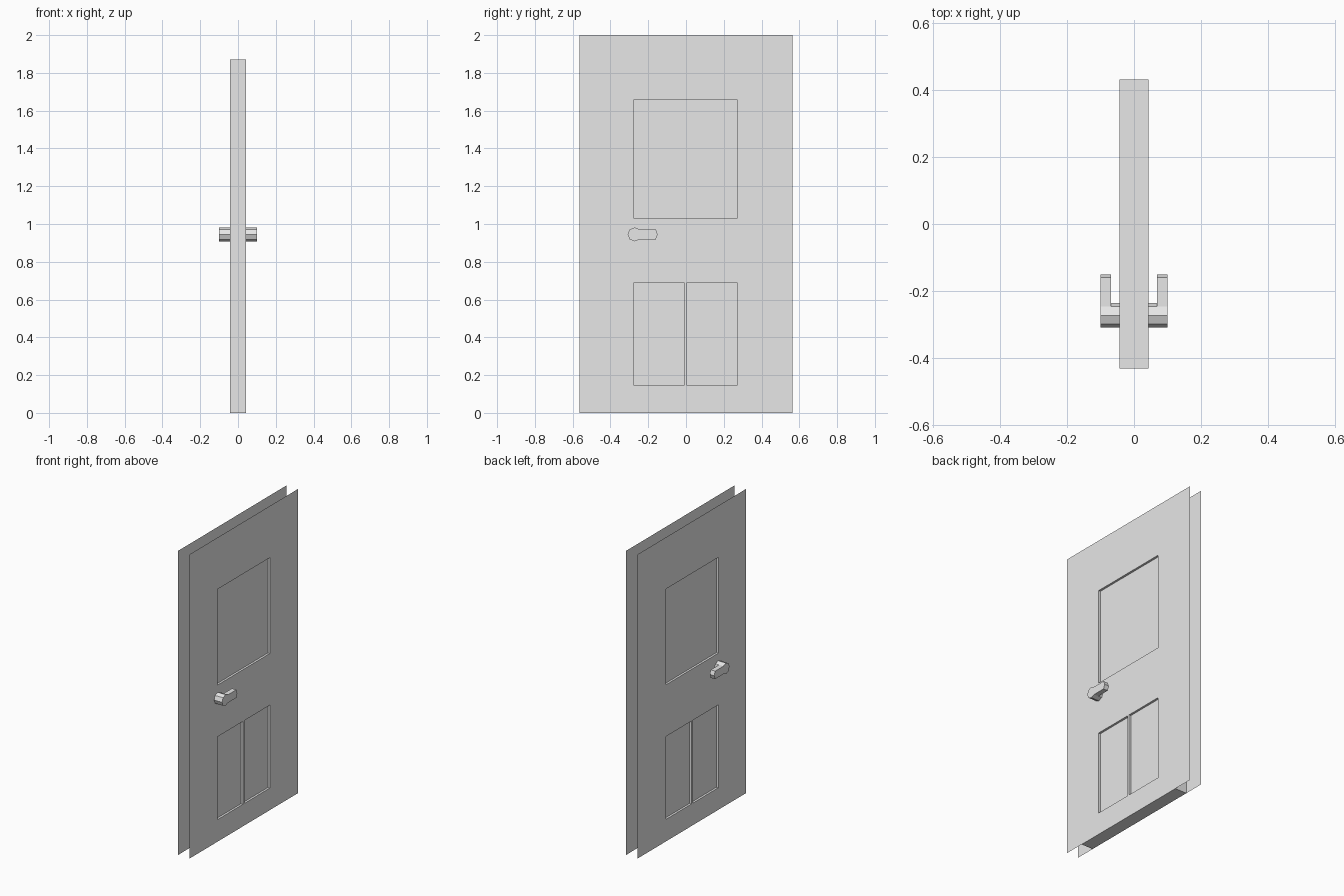
import bpy
import bmesh
import math

cube = bpy.data.objects.get("Cube")
if cube:
    bpy.data.objects.remove(cube, do_unlink=True)

GREY = (0.8, 0.8, 0.8, 1.0)
paint = bpy.data.materials.new("light grey")
paint.use_nodes = True
paint.diffuse_color = GREY
paint.node_tree.nodes["Principled BSDF"].inputs["Base Color"].default_value = GREY

FACE_X = 0.0425      # half the door thickness
RECESS = 0.014       # panel depth


def finish(bm, name):
    mesh = bpy.data.meshes.new(name)
    bm.to_mesh(mesh)
    bm.free()
    mesh.materials.append(paint)
    obj = bpy.data.objects.new(name, mesh)
    bpy.context.collection.objects.link(obj)
    return obj


def door_skin(name, side):
    """Thin sheet with one large and two small sunken panels."""
    ys = [-0.565, -0.275, -0.01, 0.005, 0.27, 0.565]
    zs = [0, 0.145, 0.69, 1.03, 1.66, 2]
    bm = bmesh.new()
    grid = [[bm.verts.new((side * FACE_X, y, z)) for y in ys] for z in zs]
    panels = []
    for r in range(len(zs) - 1):
        for c in range(len(ys) - 1):
            loop = [grid[r][c], grid[r][c + 1], grid[r + 1][c + 1], grid[r + 1][c]]
            face = bm.faces.new(loop if side > 0 else loop[::-1])
            if (r == 3 and c in (1, 2, 3)) or (r == 1 and c in (1, 3)):
                panels.append(face)
    sunk = bmesh.ops.extrude_face_region(bm, geom=panels)["geom"]
    verts = [g for g in sunk if isinstance(g, bmesh.types.BMVert)]
    bmesh.ops.translate(bm, verts=verts, vec=(-side * RECESS, 0, 0))
    bmesh.ops.delete(bm, geom=[f for f in panels if f.is_valid], context="FACES_ONLY")
    return finish(bm, name)


def door_core(name):
    """Edge band between the two skins, open towards them."""
    bm = bmesh.new()
    corners = [(-0.43, 0), (0.43, 0), (0.43, 1.87), (-0.43, 1.87)]
    rings = [[bm.verts.new((x, y, z)) for y, z in corners] for x in (-FACE_X, FACE_X)]
    for i in range(4):
        j = (i + 1) % 4
        bm.faces.new((rings[0][i], rings[0][j], rings[1][j], rings[1][i]))
    bmesh.ops.recalc_face_normals(bm, faces=bm.faces[:])
    return finish(bm, name)


def prism(bm, outline, x0, x1):
    """Extrude a y-z outline along x."""
    a, b = ([bm.verts.new((x, y, z)) for y, z in outline] for x in (x0, x1))
    faces = [bm.faces.new(a), bm.faces.new(b)]
    for i in range(len(a)):
        j = (i + 1) % len(a)
        faces.append(bm.faces.new((a[i], a[j], b[j], b[i])))
    bmesh.ops.recalc_face_normals(bm, faces=faces)


def handle(name, side):
    """Eight-sided stem with a lever that points to the back."""
    cy, cz, radius = -0.272, 0.945, 0.037
    octagon = [(cy + radius * math.cos(k * math.pi / 4),
                cz + radius * math.sin(k * math.pi / 4)) for k in range(8)]
    rise = radius * math.sin(math.pi / 4)
    tip = [(-0.16, cz - rise), (-0.15, cz), (-0.16, cz + rise)]
    bm = bmesh.new()
    prism(bm, octagon, side * FACE_X, side * 0.068)
    prism(bm, octagon[1:] + tip, side * 0.068, side * 0.1)
    return finish(bm, name)


door_core("door_core")
for label, side in (("left", 1), ("right", -1)):
    door_skin(label + "_door_skin", side)
    handle(label + "_handle", side)
